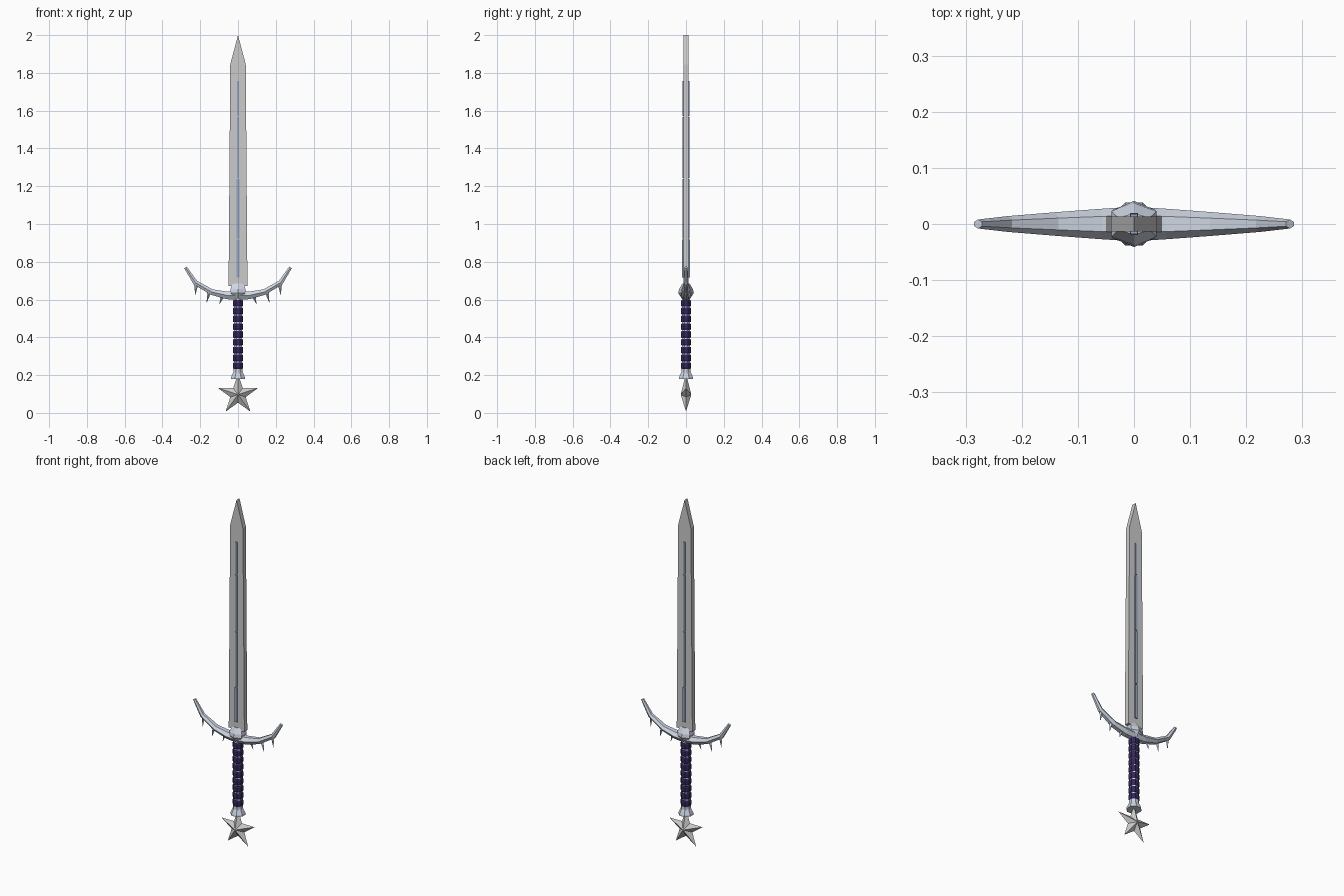
import bpy, math

if "Cube" in bpy.data.objects:
    bpy.data.objects.remove(bpy.data.objects["Cube"])


def mesh_object(name, verts, faces, mat=None):
    me = bpy.data.meshes.new(name)
    me.from_pydata(verts, [], faces)
    me.validate()
    ob = bpy.data.objects.new(name, me)
    bpy.context.collection.objects.link(ob)
    if mat:
        me.materials.append(mat)
    return ob


def material(name, rgb):
    m = bpy.data.materials.new(name)
    m.diffuse_color = (*rgb, 1)
    m.use_nodes = True
    m.node_tree.nodes["Principled BSDF"].inputs["Base Color"].default_value = m.diffuse_color
    return m


def loft(name, rings, mat=None):
    """Skin equal-length rings of points and cap both ends."""
    n = len(rings[0])
    verts = [p for r in rings for p in r]
    faces = [(k * n + i, k * n + (i + 1) % n, (k + 1) * n + (i + 1) % n, (k + 1) * n + i)
             for k in range(len(rings) - 1) for i in range(n)]
    faces += [tuple(reversed(range(n))), tuple(range(len(verts) - n, len(verts)))]
    return mesh_object(name, verts, faces, mat)


def lathe(name, profile, sides, mat=None):
    """Stack of regular polygons from (radius, z) pairs."""
    def ring(r, z):
        return [(r * math.cos(a), r * math.sin(a), z)
                for a in (2 * math.pi * (i + 0.5) / sides for i in range(sides))]
    return loft(name, [ring(r, z) for r, z in profile], mat)


steel = material("blue_steel", (0.62, 0.67, 0.76))
inlay = material("inlay_blue", (0.3, 0.38, 0.55))
leather = material("purple_leather", (0.035, 0.02, 0.11))

# Blade: flat outline with thickness
outline = [(-0.05, 0.672), (0.05, 0.672), (0.041, 1.845), (0, 2.0), (-0.041, 1.845)]
loft("blade", [[(x, y, z) for x, z in outline] for y in (-0.0135, 0.0135)])

# Inlay strip in four segments running through the blade
cuts = [0.715, 0.92, 1.24, 1.57, 1.76]
for i, (a, b) in enumerate(zip(cuts, cuts[1:])):
    w, d = 0.0075 - 0.0005 * i, 0.02 - 0.0008 * i
    loft(f"inlay_strip_{i + 1}",
         [[(-w, -d, z), (w, -d, z), (w, d, z), (-w, d, z)] for z in (a + 0.003, b - 0.003)],
         inlay)

# Crossguard: hexagonal section swept along a crescent (x, z, half depth, half height)
half = [(0.06, 0.622, 0.027, 0.02), (0.14, 0.64, 0.021, 0.015),
        (0.226, 0.69, 0.014, 0.013), (0.278, 0.77, 0.008, 0.008)]
path = [(-x, z, d, h) for x, z, d, h in reversed(half)] + [(0, 0.62, 0.031, 0.022)] + half
rings = []
for i, (x, z, d, h) in enumerate(path):
    p, q = path[max(i - 1, 0)], path[min(i + 1, len(path) - 1)]
    a = math.atan2(q[1] - p[1], q[0] - p[0])
    nx, nz = -math.sin(a), math.cos(a)
    section = [(d, 0), (d * 0.5, h), (-d * 0.5, h), (-d, 0), (-d * 0.5, -h), (d * 0.5, -h)]
    rings.append([(x + nx * n, y, z + nz * n) for y, n in section])
loft("crossguard", rings, steel)

# Thorns under the crossguard
for side in (-1, 1):
    for i, (x, z, tx, tz) in enumerate([(0.083, 0.617, 0.098, 0.574),
                                        (0.153, 0.638, 0.166, 0.582),
                                        (0.222, 0.68, 0.226, 0.622)]):
        r = 0.011
        base = [(side * (x - r), 0, z), (side * x, -0.008, z),
                (side * (x + r), 0, z + 0.004), (side * x, 0.008, z)]
        mesh_object(f"thorn_{'left' if side < 0 else 'right'}_{i + 1}",
                    base + [(side * tx, 0, tz)],
                    [(0, 1, 4), (1, 2, 4), (2, 3, 4), (3, 0, 4), (3, 2, 1, 0)], steel)

# Faceted boss at the middle of the guard
hexagon = [(0.04, 0.025), (0, 0.041), (-0.04, 0.025), (-0.04, -0.025), (0, -0.041), (0.04, -0.025)]
loft("guard_boss", [[(x * s, y * t, z) for x, y in hexagon]
                    for s, t, z in [(0.6, 0.45, 0.598), (0.95, 1, 0.635),
                                    (1, 0.9, 0.655), (0.7, 0.45, 0.685)]], steel)

# Grip: pale core with nine wrapped bands
lathe("grip_core", [(0.023, 0.22), (0.023, 0.61)], 8, steel)
pitch = 0.372 / 9
for i in range(9):
    z = 0.229 + i * pitch
    lathe(f"grip_band_{i + 1}", [(0.026, z + 0.003), (0.0295, z + 0.01),
                                 (0.0295, z + pitch - 0.01), (0.026, z + pitch - 0.003)],
          8, leather)

# Flared collar above the pommel
lathe("pommel_collar", [(0.041, 0.18), (0.039, 0.19), (0.027, 0.215), (0.027, 0.232)], 8, steel)

# Star pommel: ten-point rim with raised centre front and back
rim = []
for i in range(10):
    r = 0.111 if i % 2 == 0 else 0.043
    a = math.pi / 2 + i * math.pi / 5
    rim.append((r * math.cos(a), 0, 0.097 + r * math.sin(a)))
faces = []
for i in range(10):
    j = (i + 1) % 10
    faces += [(j, i, 10), (i, j, 11)]
star = mesh_object("star_pommel", rim + [(0, -0.028, 0.097), (0, 0.028, 0.097)], faces)

# Make every surface face outward
import bmesh
for ob in bpy.context.collection.objects:
    bm = bmesh.new()
    bm.from_mesh(ob.data)
    bmesh.ops.recalc_face_normals(bm, faces=bm.faces)
    bm.to_mesh(ob.data)
    bm.free()
